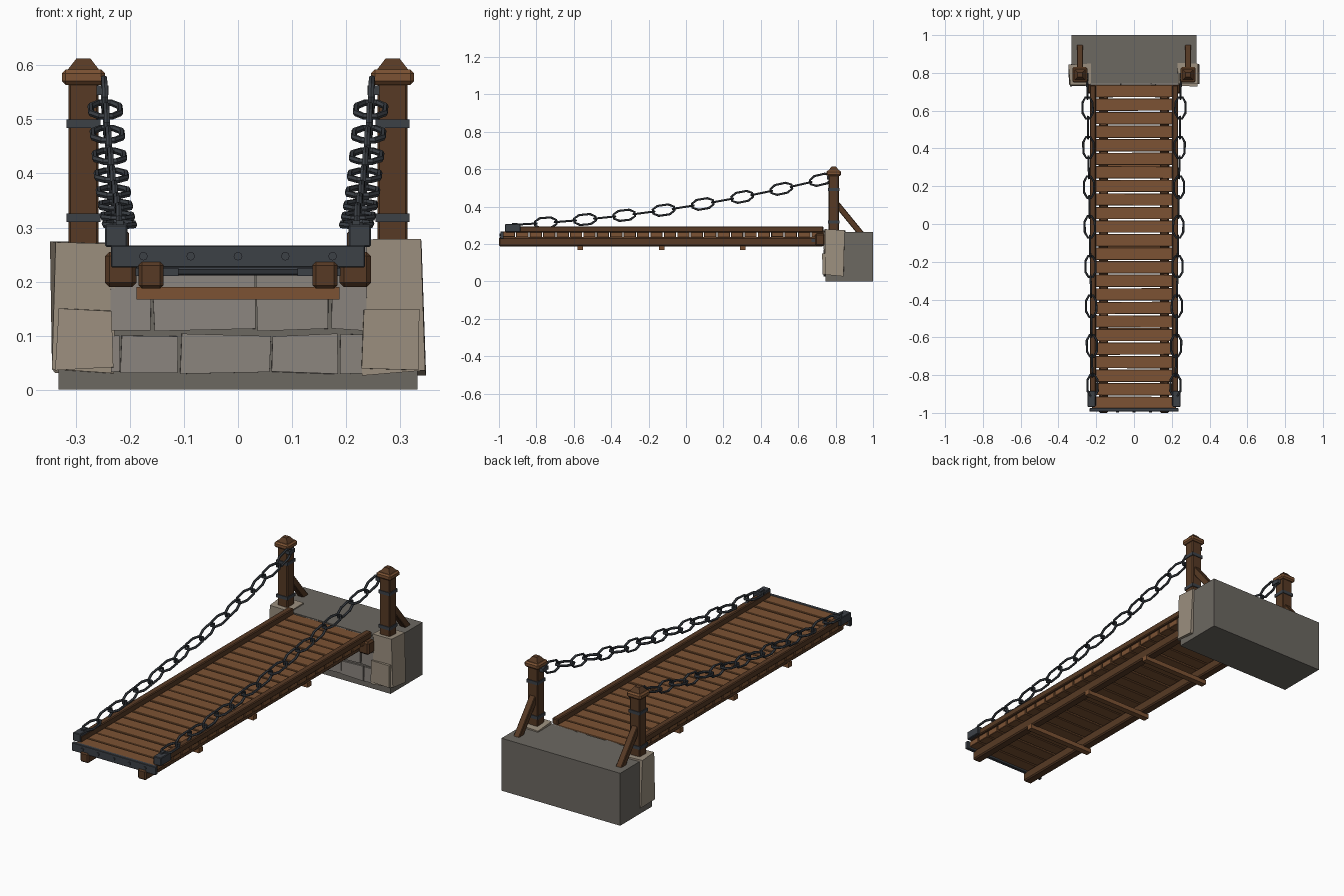
import bpy, bmesh, math, random
from mathutils import Vector, Matrix

if "Cube" in bpy.data.objects:
    bpy.data.objects.remove(bpy.data.objects["Cube"])

rng = random.Random(4)

def material(name, rgb):
    m = bpy.data.materials.new(name)
    m.diffuse_color = (*rgb, 1)
    m.use_nodes = True
    m.node_tree.nodes["Principled BSDF"].inputs["Base Color"].default_value = m.diffuse_color
    return m

PLANK = material("plank_wood", (0.20, 0.085, 0.033))
WOOD = material("dark_wood", (0.095, 0.042, 0.018))
IRON = material("iron", (0.045, 0.052, 0.062))
STONE = material("light_stone", (0.33, 0.275, 0.21))
BRICK = material("grey_brick", (0.26, 0.235, 0.21))
CORE = material("stone_core", (0.15, 0.138, 0.12))

def finish(bm, name, mat):
    bmesh.ops.recalc_face_normals(bm, faces=bm.faces)
    me = bpy.data.meshes.new(name)
    bm.to_mesh(me)
    bm.free()
    me.materials.append(mat)
    ob = bpy.data.objects.new(name, me)
    bpy.context.collection.objects.link(ob)
    return ob

def box(name, lo, hi, mat, bevel=0.0, jitter=0.0, rot=None):
    """Axis-aligned box from lo to hi, optionally chamfered, roughened or turned about its centre."""
    lo, hi = Vector(lo), Vector(hi)
    c, s = (lo + hi) / 2, hi - lo
    bm = bmesh.new()
    bmesh.ops.create_cube(bm, size=1)
    for v in bm.verts:
        v.co = Vector(a * b for a, b in zip(v.co, s))
        v.co += Vector([rng.uniform(-jitter, jitter) for _ in range(3)])
    if bevel:
        bmesh.ops.bevel(bm, geom=bm.edges[:], offset=bevel, segments=1, affect='EDGES')
    bm.transform(Matrix.Translation(c) @ (rot or Matrix()))
    return finish(bm, name, mat)

def side_box(name, s, x0, x1, y0, y1, z0, z1, mat, **kw):
    xs = sorted((s * x0, s * x1))
    return box(name, (xs[0], y0, z0), (xs[1], y1, z1), mat, **kw)

def cylinder(name, centre, r, length, axis, mat, sides=8):
    bm = bmesh.new()
    bmesh.ops.create_cone(bm, cap_ends=True, segments=sides, radius1=r, radius2=r, depth=length)
    rot = Matrix.Rotation(math.pi / 2, 4, 'Y' if axis == 'x' else 'X')
    bm.transform(Matrix.Translation(centre) @ rot)
    return finish(bm, name, mat)

def add_link(bm, matrix, length=0.126, width=0.066, t=0.0062):
    """Eight-sided chain link lying in its local XY plane, with a six-sided section."""
    a, b = length / 2 - t, width / 2 - t
    path = [(a, b * .42), (a * .5, b), (-a * .5, b), (-a, b * .42),
            (-a, -b * .42), (-a * .5, -b), (a * .5, -b), (a, -b * .42)]
    rings = []
    for x, y in path:
        out = Vector((x / a, y / b, 0)).normalized()
        rings.append([bm.verts.new(matrix @ (Vector((x, y, 0)) + out * t * math.cos(k * math.pi / 3)
                      + Vector((0, 0, t * math.sin(k * math.pi / 3))))) for k in range(6)])
    for i in range(8):
        p, q = rings[i], rings[(i + 1) % 8]
        for k in range(6):
            bm.faces.new((p[k], p[(k + 1) % 6], q[(k + 1) % 6], q[k]))

# Abutment core and brick face
box("abutment_core", (-0.332, 0.745, 0), (0.332, 1.0, 0.265), CORE)
rows = [(0.032, 0.101, [-0.24, -0.218, -0.108, 0.062, 0.187, 0.24]),
        (0.111, 0.213, [-0.24, -0.16, 0.033, 0.172, 0.24]),
        (0.221, 0.262, [-0.24, -0.07, 0.09, 0.24])]
for z0, z1, xs in rows:
    for x0, x1 in zip(xs, xs[1:]):
        box("face_brick", (x0 + .003, 0.737, z0), (x1 - .003, 0.78, z1), BRICK, jitter=0.003)

for s in (-1, 1):
    # Corner stones
    side_box("corner_stone", s, 0.232, 0.342, 0.737, 0.848, 0.032, 0.274, STONE, jitter=0.006)
    side_box("corner_stone_foot", s, 0.232, 0.335, 0.731, 0.80, 0.038, 0.148, STONE, jitter=0.004)

    # Post, cap and iron bands
    px, py = s * 0.286, 0.79
    def post_box(name, w, z0, z1, mat, bevel=0.0):
        return box(name, (px - w, py - w, z0), (px + w, py + w, z1), mat, bevel=bevel)
    post_box("post", 0.028, 0.262, 0.57, WOOD, 0.004)
    post_box("post_cap", 0.040, 0.564, 0.592, PLANK, 0.007)
    bm = bmesh.new()
    bmesh.ops.create_cone(bm, cap_ends=True, segments=4, radius1=0.042, radius2=0.018, depth=0.022)
    bm.transform(Matrix.Translation((px, py, 0.602)) @ Matrix.Rotation(math.pi / 4, 4, 'Z'))
    finish(bm, "post_finial", WOOD)
    for z in (0.318, 0.492):
        post_box("post_band", 0.0315, z - .008, z + .008, IRON)

    # Diagonal brace behind the post
    a, b = Vector((px, 0.805, 0.415)), Vector((px, 0.94, 0.25))
    d, c = b - a, (a + b) / 2
    half = Vector((0.016, 0.016, d.length / 2))
    box("post_brace", c - half, c + half, WOOD, bevel=0.003,
        rot=Matrix.Rotation(math.atan2(-d.y, d.z), 4, 'X'))

    # Stringer, curb rail, hinge block and chain anchor
    side_box("stringer", s, 0.138, 0.184, -1.0, 0.735, 0.187, 0.236, WOOD, bevel=0.006)
    side_box("curb_rail", s, 0.202, 0.234, -0.965, 0.735, 0.262, 0.294, WOOD, bevel=0.004)
    side_box("hinge_block", s, 0.188, 0.246, 0.69, 0.742, 0.19, 0.255, WOOD, bevel=0.008)
    side_box("chain_anchor", s, 0.204, 0.246, -0.968, -0.885, 0.264, 0.306, IRON, bevel=0.003)
    side_box("hinge_strap", s, 0.11, 0.19, 0.67, 0.745, 0.210, 0.225, IRON)

    # Sagging chain of alternating links
    def chain_point(y):
        t = (y + 0.93) / 1.695
        return Vector((s * (0.218 + 0.030 * t), y, 0.302 + 0.085 * t + 0.167 * t * t))
    bm = bmesh.new()
    for i in range(16):
        y = -0.855 + i * 0.105
        u = (chain_point(y + .05) - chain_point(y - .05)).normalized()
        side = Vector((1, 0, 0))
        side = (side - u * side.dot(u)).normalized()
        up = side.cross(u)
        v, w = (up, side) if i % 2 else (side, up)
        m = Matrix((u, v, w)).transposed().to_4x4()
        add_link(bm, Matrix.Translation(chain_point(y)) @ m)
    finish(bm, "chain", IRON)
    side_box("chain_staple", s, 0.240, 0.262, 0.755, 0.80, 0.545, 0.563, IRON)
    side_box("anchor_eye", s, 0.212, 0.226, -0.93, -0.90, 0.302, 0.313, IRON)

# Deck planks
pitch = 1.722 / 24
for i in range(24):
    y = -0.982 + i * pitch
    dz = rng.uniform(-.0015, .0015)
    box("deck_plank", (-0.222, y + .003, 0.235 + dz), (0.222, y + pitch - .004, 0.264 + dz), PLANK,
        bevel=0.002, rot=Matrix.Rotation(rng.uniform(-.004, .004), 4, 'Z'))

# Cross beams below the stringers
for y in (-0.565, -0.13, 0.303):
    box("cross_beam", (-0.188, y - .015, 0.167), (0.188, y + .015, 0.19), PLANK)

# Hinge axle
cylinder("hinge_axle", (0, 0.715, 0.222), 0.011, 0.42, 'x', IRON)

# Iron nose plate with rivets
box("nose_plate", (-0.235, -0.993, 0.226), (0.235, -0.975, 0.267), IRON, bevel=0.002)
for i in range(-2, 3):
    cylinder("nose_rivet", (i * 0.0875, -0.994, 0.247), 0.008, 0.008, 'y', IRON)
